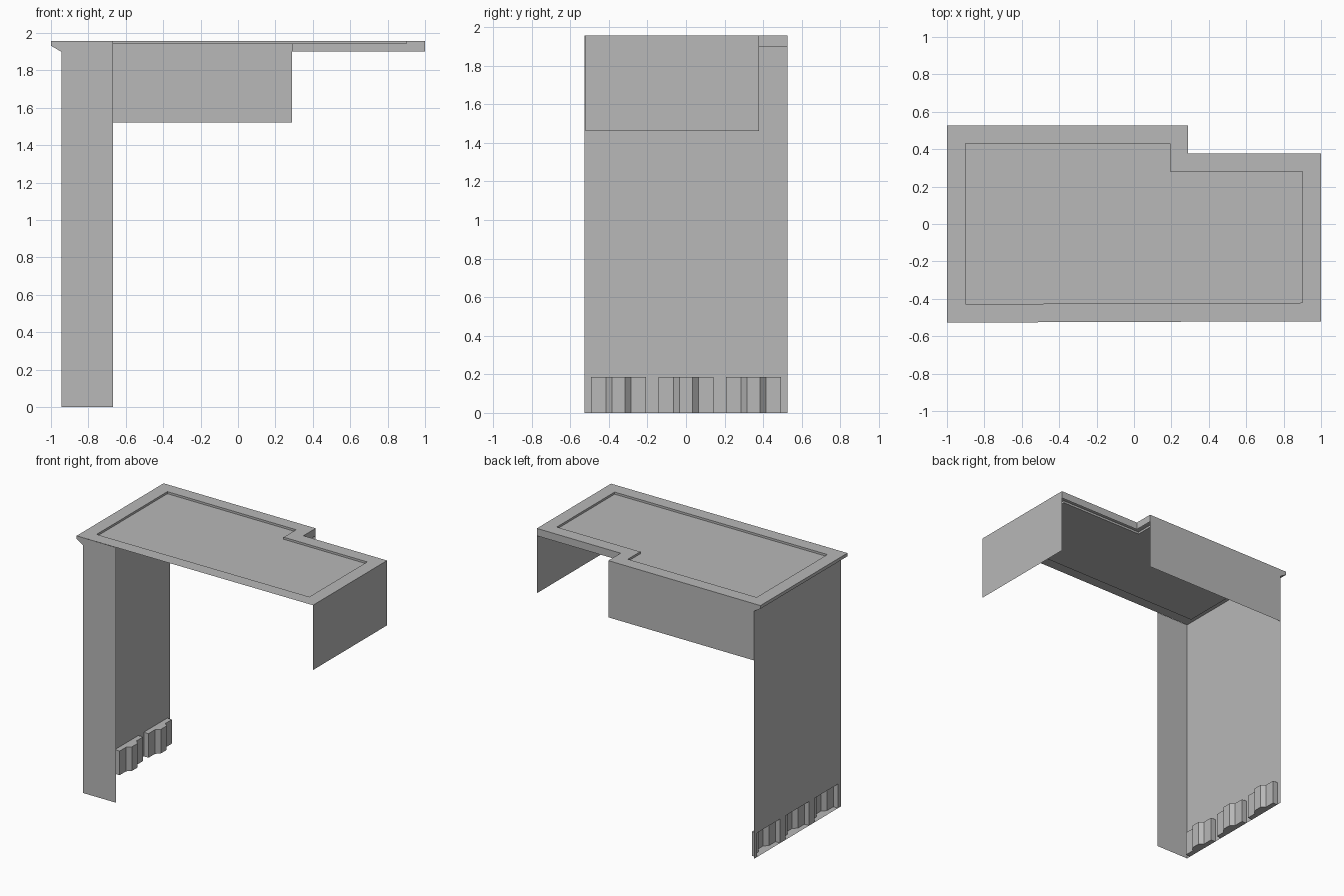
import bpy
import bmesh

if "Cube" in bpy.data.objects:
    bpy.data.objects.remove(bpy.data.objects["Cube"])

TOP, BAND, RECESS = 1.957, 1.90, 1.941
FRONT, BACK, STEP_Y = -0.527, 0.527, 0.378
LEFT, RIGHT, STEP_X = -0.945, 1.0, 0.29

grey = bpy.data.materials.new("concrete_grey")
grey.diffuse_color = (0.48, 0.48, 0.48, 1)
grey.use_nodes = True
grey.node_tree.nodes["Principled BSDF"].inputs["Base Color"].default_value = grey.diffuse_color


def sheet(name, polygons):
    """Make one object from a short list of flat polygons."""
    bm = bmesh.new()
    for poly in polygons:
        bm.faces.new([bm.verts.new(p) for p in poly])
    bmesh.ops.remove_doubles(bm, verts=bm.verts, dist=0.0005)
    mesh = bpy.data.meshes.new(name)
    bm.to_mesh(mesh)
    bm.free()
    mesh.materials.append(grey)
    obj = bpy.data.objects.new(name, mesh)
    bpy.context.collection.objects.link(obj)
    return obj


def upright(a, b, z0, z1):
    """Vertical quad over the plan line a-b, facing right of travel."""
    return [(*a, z0), (*b, z0), (*b, z1), (*a, z1)]


def bridge(low, high):
    """Ring of quads between two matching closed loops."""
    n = len(low)
    return [[low[i], low[(i + 1) % n], high[(i + 1) % n], high[i]] for i in range(n)]


# Roof: flat rim around a shallow recess
outer = [(-1, FRONT), (RIGHT, -0.52), (RIGHT, STEP_Y), (STEP_X, STEP_Y),
         (STEP_X, BACK), (-1, BACK)]
inner = [(-0.9, -0.428), (0.9, -0.421), (0.9, 0.28), (0.192, 0.28),
         (0.192, 0.43), (-0.9, 0.43)]
outer_top = [(x, y, TOP) for x, y in outer]
inner_top = [(x, y, TOP) for x, y in inner]
inner_low = [(x, y, RECESS) for x, y in inner]
sheet("roof_rim", bridge(outer_top, inner_top) + bridge(inner_top, inner_low))
sheet("roof_deck", [inner_low])

# Fascia band around the rear notch
sheet("notch_fascia", [
    upright((RIGHT, STEP_Y), (STEP_X, STEP_Y), BAND, TOP),
    upright((STEP_X, STEP_Y), (STEP_X, BACK), BAND, TOP)])

# Left cornice: chamfered profile with end caps
profile = [(-1, TOP), (-1, 1.932), (LEFT, BAND), (LEFT, TOP)]
near = [(x, FRONT, z) for x, z in profile]
far = [(x, BACK, z) for x, z in profile]
sheet("left_cornice", [near, far[::-1]] +
      [[near[i], far[i], far[i + 1], near[i + 1]] for i in range(2)])

# Hanging and standing wall panels
sheet("front_wall", [upright((LEFT, FRONT), (-0.667, FRONT), 0, TOP)])
sheet("back_wall", [upright((STEP_X, BACK), (LEFT, BACK), 1.522, TOP)])
sheet("right_wall", [upright((RIGHT, -0.522), (RIGHT, STEP_Y), 1.46, TOP)])

# Left wall with three stepped alcoves along its foot
ALCOVE_TOP = 0.185
SIDE, MIDDLE = 0.04, 0.07
centres = (-0.35, 0, 0.35)
half = 0.142
wall = [upright((LEFT, BACK), (LEFT, FRONT), ALCOVE_TOP, TOP)]
start = FRONT
for c in centres:
    wall.append(upright((LEFT, c - half), (LEFT, start), 0, ALCOVE_TOP))
    start = c + half
wall.append(upright((LEFT, BACK), (LEFT, start), 0, ALCOVE_TOP))
sheet("left_wall", wall)

steps = [(0, -half), (SIDE, -half), (SIDE, -0.064), (MIDDLE, -0.034),
         (MIDDLE, 0.034), (SIDE, 0.064), (SIDE, half), (0, half)]
for c in centres:
    plan = [(LEFT + d, c + y) for d, y in steps]
    faces = [upright(b, a, 0, ALCOVE_TOP) for b, a in zip(plan, plan[1:])]
    faces.append([(x, y, 0) for x, y in plan])
    faces.append([(x, y, ALCOVE_TOP) for x, y in plan])
    sheet("foot_alcove", faces)
